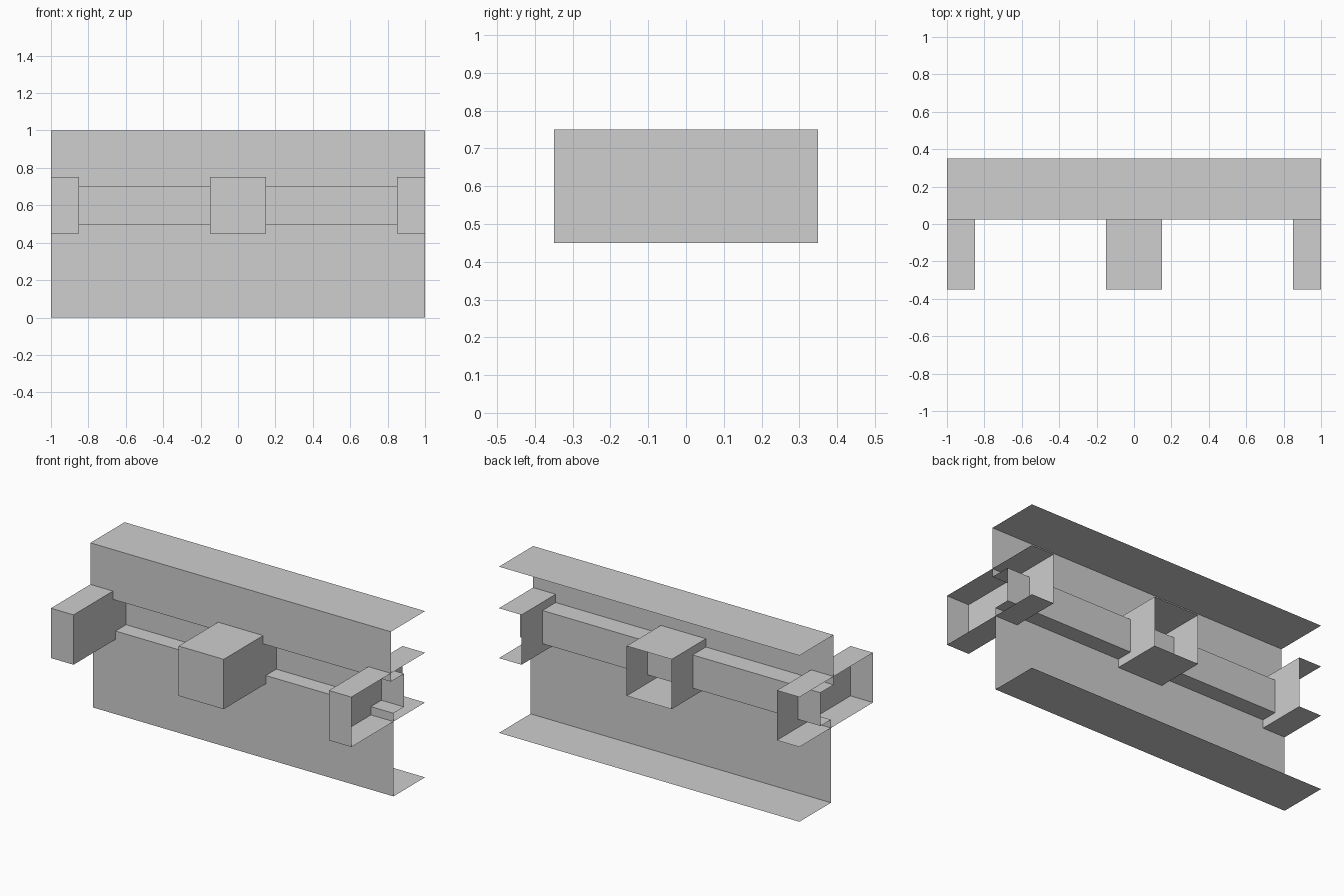
import bpy
import bmesh
from mathutils import Vector

default = bpy.data.objects.get("Cube")
if default:
    bpy.data.objects.remove(default)

# Single plain grey
grey = bpy.data.materials.new("plain_grey")
grey.use_nodes = True
colour = (0.62, 0.62, 0.62, 1)
grey.diffuse_color = colour
grey.node_tree.nodes["Principled BSDF"].inputs["Base Color"].default_value = colour

# Depths along y; the lower wall sits slightly behind the upper wall
FRONT, UPPER, LOWER, GROOVE, BACK = -0.35, 0.025, 0.05, 0.15, 0.35


def add_object(name, bm):
    mesh = bpy.data.meshes.new(name)
    bm.to_mesh(mesh)
    bm.free()
    mesh.materials.append(grey)
    obj = bpy.data.objects.new(name, mesh)
    bpy.context.collection.objects.link(obj)


def sweep_profile(name, profile, x0, x1):
    """Sweep an open (y, z) profile along x into a sheet."""
    bm = bmesh.new()
    rows = [[bm.verts.new((x, y, z)) for x in (x0, x1)] for y, z in profile]
    for (a, b), (c, d) in zip(rows, rows[1:]):
        bm.faces.new((a, b, d, c))
    add_object(name, bm)


def open_block(name, x0, x1, open_sides):
    """Box-shaped block without the faces that point to the open sides."""
    low, high = Vector((x0, FRONT, 0.45)), Vector((x1, BACK, 0.75))
    bm = bmesh.new()
    bmesh.ops.create_cube(bm, size=1)
    bmesh.ops.scale(bm, vec=high - low, verts=bm.verts)
    bmesh.ops.translate(bm, vec=(low + high) / 2, verts=bm.verts)
    bm.normal_update()
    removed = [f for f in bm.faces
               if any(f.normal.dot(Vector(s)) > 0.9 for s in open_sides)]
    bmesh.ops.delete(bm, geom=removed, context='FACES')
    add_object(name, bm)


# Wall with top and bottom flanges and a long recessed groove
sweep_profile("grooved_wall", [
    (BACK, 0), (LOWER, 0), (LOWER, 0.5), (GROOVE, 0.5),
    (GROOVE, 0.7), (UPPER, 0.7), (UPPER, 1), (BACK, 1)], -1, 1)

# Blocks passing through the wall, hollow at the back
back = (0, 1, 0)
open_block("centre_block", -0.15, 0.15, [back])
open_block("left_half_block", 0.85, 1, [back, (1, 0, 0)])
open_block("right_half_block", -1, -0.85, [back, (-1, 0, 0)])
